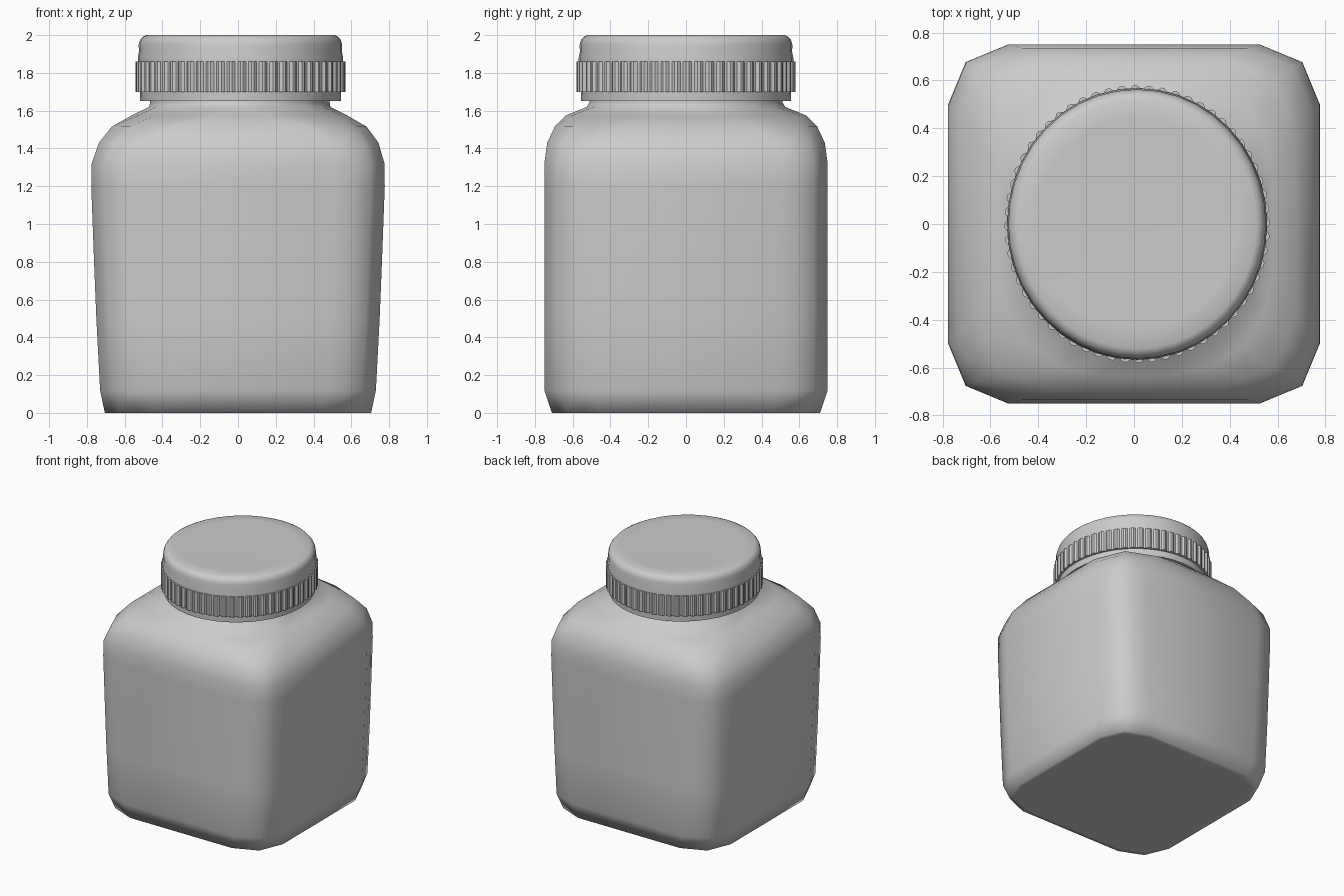
import bpy
from math import cos, sin, pi, radians

if "Cube" in bpy.data.objects:
    bpy.data.objects.remove(bpy.data.objects["Cube"])


def make(name, verts, faces):
    me = bpy.data.meshes.new(name)
    me.from_pydata(verts, [], faces)
    me.update()
    ob = bpy.data.objects.new(name, me)
    bpy.context.collection.objects.link(ob)
    return ob


def loft(name, rings, cap_start=True, cap_end=True):
    n = len(rings[0])
    verts = [v for ring in rings for v in ring]
    faces = [(i * n + j, i * n + (j + 1) % n, (i + 1) * n + (j + 1) % n, (i + 1) * n + j)
             for i in range(len(rings) - 1) for j in range(n)]
    if cap_start:
        faces.append(tuple(reversed(range(n))))
    if cap_end:
        faces.append(tuple(range((len(rings) - 1) * n, len(rings) * n)))
    return make(name, verts, faces)


def smooth(ob, angle):
    bpy.ops.object.select_all(action='DESELECT')
    ob.select_set(True)
    bpy.context.view_layer.objects.active = ob
    bpy.ops.object.shade_smooth_by_angle(angle=radians(angle))


def section(z, hx, hy, r, ox):
    """Rounded rectangle ring; a large r turns it into an ellipse."""
    rx, ry = min(r, hx), min(r, hy)
    pts = []
    for q in range(4):
        sx, sy = ((1, 1), (-1, 1), (-1, -1), (1, -1))[q]
        arc = [(cos(q * pi / 2 + k * pi / 8), sin(q * pi / 2 + k * pi / 8)) for k in range(5)]
        if r < 0.4:  # chunky two-segment corners on the main body
            for k in (1, 3):
                arc[k] = tuple((a + b) / 2 for a, b in zip(arc[k - 1], arc[k + 1]))
        corner = [(ox + sx * (hx - rx) + rx * c, sy * (hy - ry) + ry * s, z) for c, s in arc]
        pts += corner
    return pts


# Jar body: square sections blending into the round neck
CAP_X = 0.013
rows = [(0, 0.40, 0.40, 0.16), (0, 0.67, 0.675, 0.25), (0, 0.705, 0.71, 0.26),
        (0.12, 0.73, 0.75, 0.25), (0.5, 0.75, 0.75, 0.25), (0.85, 0.764, 0.75, 0.25),
        (1.2, 0.777, 0.75, 0.25), (1.32, 0.775, 0.75, 0.25), (1.43, 0.74, 0.735, 0.27),
        (1.515, 0.675, 0.695, 0.32), (1.575, 0.57, 0.635, 0.43), (1.62, 0.48, 0.525, 1),
        (1.645, 0.475, 0.51, 1), (1.75, 0.475, 0.51, 1)]
body = loft("jar_body", [section(z, hx, hy, r, CAP_X * max(0, z - 1.3) / 0.45)
                         for z, hx, hy, r in rows])
# weld the points that coincide where sections become full ellipses
bpy.context.view_layer.objects.active = body
body.select_set(True)
bpy.ops.object.mode_set(mode='EDIT')
bpy.ops.mesh.select_all(action='SELECT')
bpy.ops.mesh.remove_doubles(threshold=0.0005)
bpy.ops.object.mode_set(mode='OBJECT')
smooth(body, 85)


# Cap parts: slightly oval lathes
def lathe(name, profile, n=40):
    return loft(name, [[(CAP_X + 0.957 * r * cos(2 * pi * j / n), r * sin(2 * pi * j / n), z)
                        for j in range(n)] for r, z in profile])


lid = lathe("cap_lid", [(0.555, 1.72), (0.568, 1.85), (0.568, 1.88), (0.562, 1.91), (0.563, 1.95),
                        (0.555, 1.975), (0.542, 1.99), (0.522, 2.0), (0.44, 2.0), (0.25, 1.997)])
smooth(lid, 50)
seal = lathe("seal_ring", [(0.49, 1.65), (0.555, 1.65), (0.557, 1.715), (0.49, 1.72)])
smooth(seal, 40)

# Ribbed grip ring
N = 240
grip = loft("grip_ring", [[(CAP_X + 0.957 * r * cos(2 * pi * j / N), r * sin(2 * pi * j / N), z)
                           for j in range(N)
                           for r in [base if j % 4 < 2 else base - dip]]
                          for base, dip, z in ((0.53, 0, 1.70), (0.58, 0.012, 1.70),
                                               (0.58, 0.012, 1.86), (0.53, 0, 1.86))])
